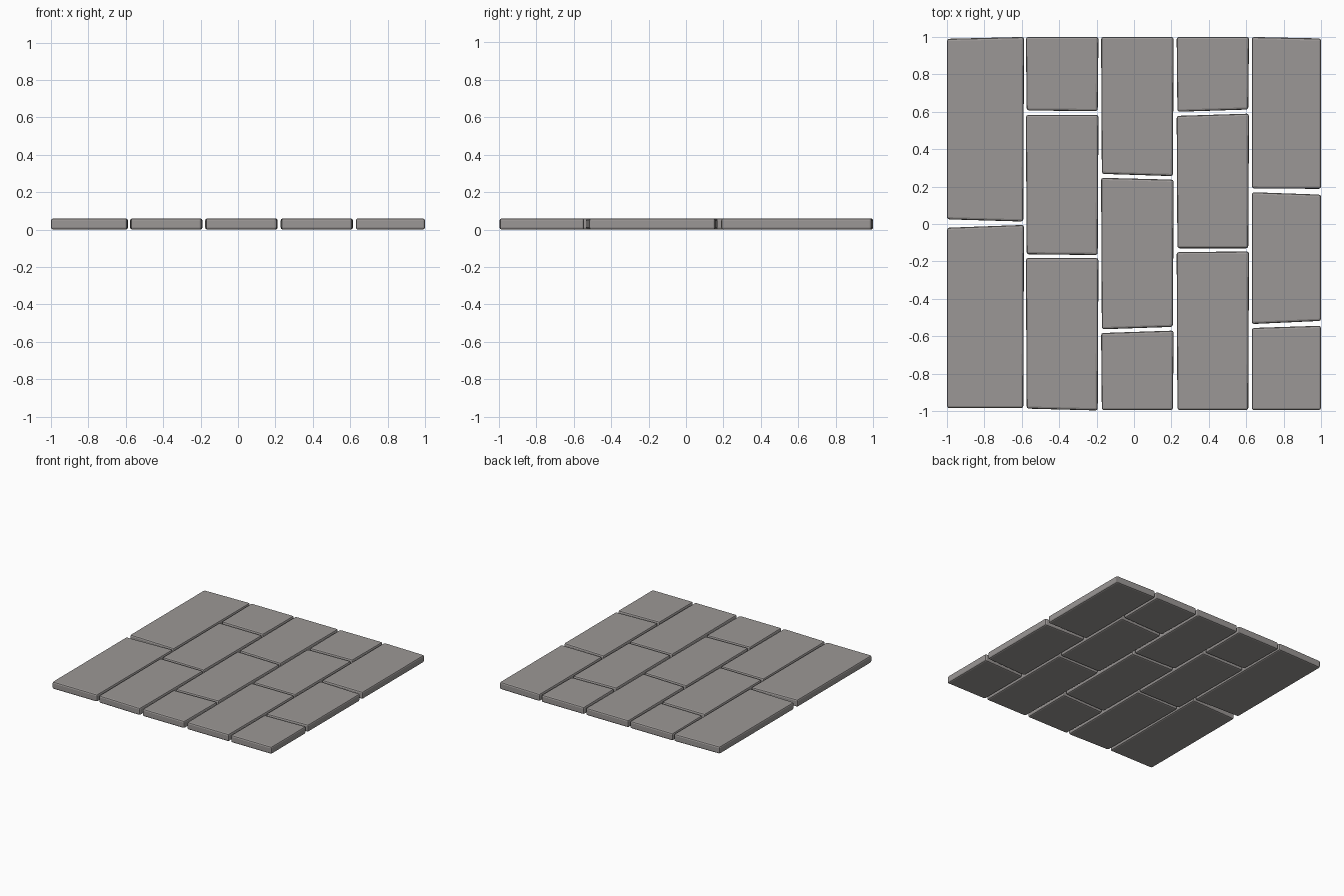
import bpy, bmesh

if "Cube" in bpy.data.objects:
    bpy.data.objects.remove(bpy.data.objects["Cube"])

HEIGHT = 0.06
BEVEL = 0.012

stone = bpy.data.materials.new("warm grey stone")
stone.diffuse_color = (0.33, 0.312, 0.304, 1)
stone.use_nodes = True
stone.node_tree.nodes["Principled BSDF"].inputs["Base Color"].default_value = stone.diffuse_color

# Columns: x range, then slabs as (top left, top right, bottom left, bottom right) y
columns = [
    (-1.0, -0.588, [(0.99, 1.0, 0.025, 0.013), (-0.02, -0.005, -0.985, -0.985)]),
    (-0.578, -0.19, [(1.0, 1.0, 0.607, 0.603), (0.583, 0.583, -0.162, -0.166),
                     (-0.182, -0.182, -0.987, -0.997)]),
    (-0.176, 0.212, [(1.0, 1.0, 0.268, 0.256), (0.247, 0.237, -0.563, -0.55),
                     (-0.583, -0.57, -0.995, -0.995)]),
    (0.228, 0.615, [(1.0, 1.0, 0.60, 0.612), (0.578, 0.59, -0.13, -0.13),
                    (-0.15, -0.147, -0.995, -0.995)]),
    (0.63, 1.0, [(1.0, 0.992, 0.19, 0.188), (0.17, 0.157, -0.535, -0.518),
                 (-0.556, -0.544, -0.995, -0.995)]),
]


def slab(name, corners):
    """Four-cornered paving slab with all edges rounded off."""
    bm = bmesh.new()
    low = [bm.verts.new((x, y, 0)) for x, y in corners]
    high = [bm.verts.new((x, y, HEIGHT)) for x, y in corners]
    bm.faces.new(low[::-1])
    bm.faces.new(high)
    for i in range(4):
        j = (i + 1) % 4
        bm.faces.new((low[i], low[j], high[j], high[i]))
    bmesh.ops.bevel(bm, geom=bm.edges[:], offset=BEVEL, offset_type='OFFSET',
                    segments=2, profile=0.5, affect='EDGES')
    bmesh.ops.recalc_face_normals(bm, faces=bm.faces[:])
    mesh = bpy.data.meshes.new(name)
    bm.to_mesh(mesh)
    bm.free()
    mesh.materials.append(stone)
    bpy.context.collection.objects.link(bpy.data.objects.new(name, mesh))


# Lay the slabs column by column
for c, (x0, x1, slabs) in enumerate(columns):
    for r, (tl, tr, bl, br) in enumerate(slabs):
        taper = 0.004 if c < 4 else 0
        slab(f"paving_slab_{c + 1}_{r + 1}",
             [(x0 + (taper if 0 < c else 0), bl), (x1 - taper, br), (x1, tr), (x0, tl)])
